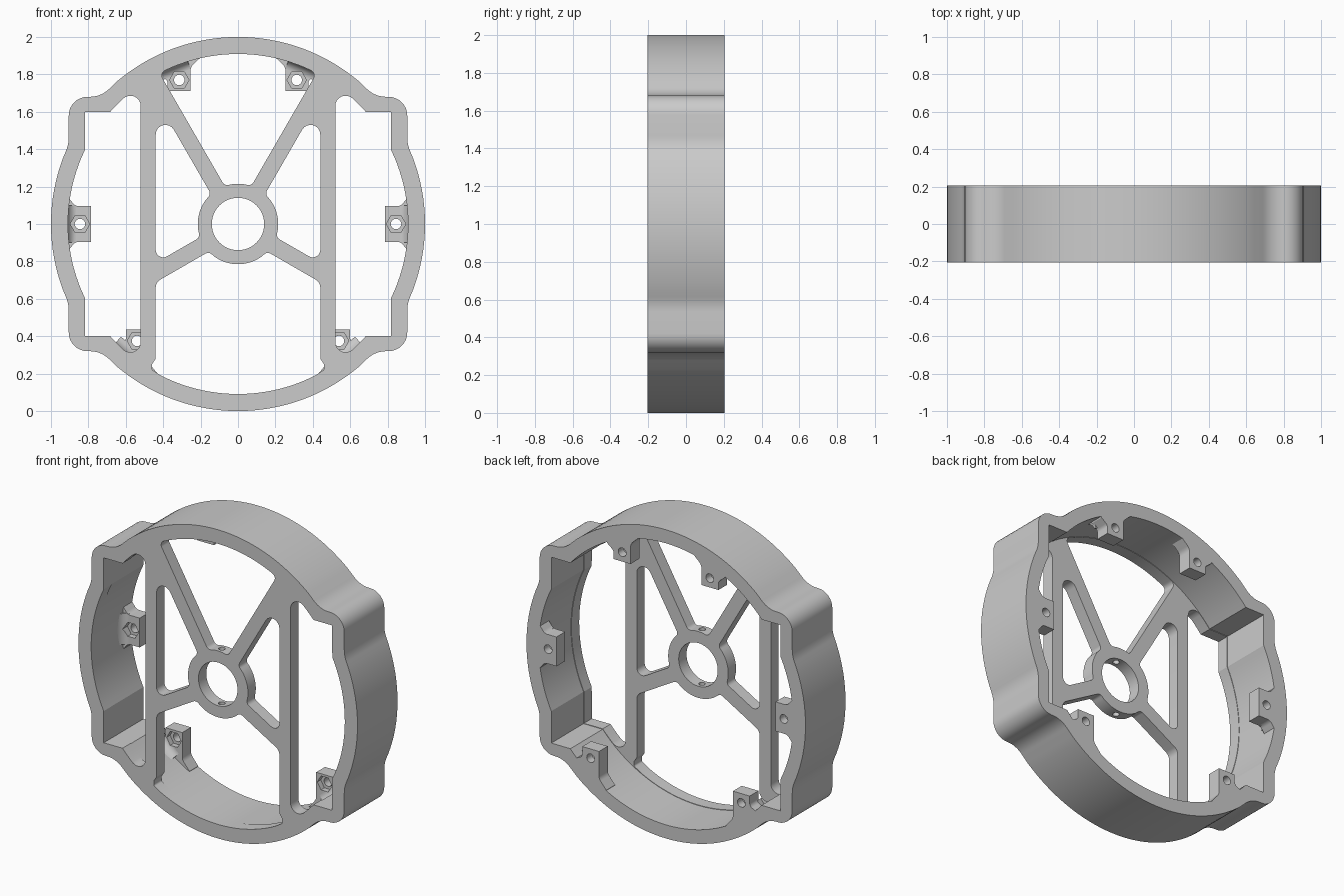
import bpy, bmesh
from math import sin, cos, tan, radians, sqrt, pi, atan2
from mathutils import Vector
from mathutils.geometry import delaunay_2d_cdt

if "Cube" in bpy.data.objects:
    bpy.data.objects.remove(bpy.data.objects["Cube"])

grey = bpy.data.materials.new("plain_grey")
grey.use_nodes = True
grey.diffuse_color = (0.6, 0.6, 0.6, 1)
grey.node_tree.nodes["Principled BSDF"].inputs["Base Color"].default_value = (0.6, 0.6, 0.6, 1)

FRONT, WEB_BACK, BACK = -0.205, -0.125, 0.205
TAB_FRONT, NUT_FLOOR = 0.115, 0.15
R_OUT, R_IN, R_OPEN, R_HUB = 1.0, 0.912, 0.909, 0.215


# Outline helpers: points are (x, height from centre, fillet radius)
def arc(r, a0, a1, c=(0, 0), step=2.5):
    n = max(1, round(abs(a1 - a0) / step))
    angles = [radians(a0 + (a1 - a0) * i / n) for i in range(n + 1)]
    return [(c[0] + r * cos(a), c[1] + r * sin(a), 0) for a in angles]


def ngon(c, r, n):
    return arc(r, 0, 360, c, 360 / n)[:-1]


def mirror(pts, k):
    flip = (-1, 1) if k == 0 else (1, -1)
    return pts + [(p[0] * flip[0], p[1] * flip[1], p[2])
                  for p in reversed(pts) if abs(p[k]) > 1e-6]


def flipped(pts):
    return [(-x, z, r) for x, z, r in pts]


def spoke_point(angle, off, r, fillet):
    a, s = radians(angle), sqrt(r * r - off * off)
    return (s * cos(a) - off * sin(a), s * sin(a) + off * cos(a), fillet)


def spoke_at_x(angle, off, x, fillet):
    a = radians(angle)
    s = (x + off * sin(a)) / cos(a)
    return (x, s * sin(a) + off * cos(a), fillet)


def rounded(pts):
    out = []
    for i, (x, z, r) in enumerate(pts):
        p = Vector((x, z))
        if not r:
            out.append(p)
            continue
        da = Vector(pts[i - 1][:2]) - p
        db = Vector(pts[(i + 1) % len(pts)][:2]) - p
        half = da.angle(db) / 2
        t = min(r / tan(half), 0.95 * da.length, 0.95 * db.length)
        r = t * tan(half)
        da.normalize()
        db.normalize()
        c = p + (da + db).normalized() * r / sin(half)
        v0, v1 = p + da * t - c, p + db * t - c
        a0 = atan2(v0.y, v0.x)
        d = (atan2(v1.y, v1.x) - a0 + pi) % (2 * pi) - pi
        out += [c + Vector((cos(a0 + d * j / 8), sin(a0 + d * j / 8))) * r for j in range(9)]
    return out


# Mesh helpers
def finish(name, bm):
    bmesh.ops.recalc_face_normals(bm, faces=bm.faces)
    mesh = bpy.data.meshes.new(name)
    bm.to_mesh(mesh)
    bm.free()
    mesh.materials.append(grey)
    obj = bpy.data.objects.new(name, mesh)
    bpy.context.collection.objects.link(obj)
    return obj


def inside(x, y, segments):
    """Even-odd test against all outlines together."""
    odd = False
    for a, b in segments:
        if (a.y > y) != (b.y > y) and x < a.x + (b.x - a.x) * (y - a.y) / (b.y - a.y):
            odd = not odd
    return odd


def stepped(name, outer, front, back, y0, ym, y1):
    """Prism from y0 to y1 whose holes change outline at depth ym."""
    bm = bmesh.new()

    def ring(pts, y):
        return [bm.verts.new((p.x, y, p.y + 1)) for p in rounded(pts)]

    def wall(pts, ya, yb):
        a, b = ring(pts, ya), ring(pts, yb)
        for i in range(len(a)):
            bm.faces.new((a[i - 1], a[i], b[i], b[i - 1]))
        return a, b

    def cap(rings):
        verts, edges = [], []
        for r in rings:
            n, k = len(verts), len(r)
            edges += [(n + i, n + (i + 1) % k) for i in range(k)]
            verts += r
        if not verts:
            return
        flat = [Vector((v.co.x, v.co.z)) for v in verts]
        segments = [(flat[i], flat[j]) for i, j in edges]
        pts, _, tris, source, _, _ = delaunay_2d_cdt(flat, edges, [], 0, 1e-6)
        for f in tris:
            mid = sum((pts[i] for i in f), Vector((0, 0))) / len(f)
            if inside(mid.x, mid.y, segments):
                bm.faces.new([verts[source[i][0]] for i in f])

    o0, o1 = wall(outer, y0, y1)
    fr = [wall(p, y0, ym) for p in front]
    bk = [wall(p, ym, y1) for p in back]
    cap([o0] + [f[0] for f in fr])
    cap([f[1] for f in fr] + [b[0] for b in bk])
    cap([o1] + [b[1] for b in bk])
    return finish(name, bm)


def cut(obj, cutter):
    cutter.hide_render = True
    mod = obj.modifiers.new("cut", "BOOLEAN")
    mod.operation, mod.solver, mod.object = "DIFFERENCE", "EXACT", cutter
    bpy.context.view_layer.objects.active = obj
    bpy.ops.object.modifier_apply(modifier=mod.name)
    bpy.data.objects.remove(cutter)


# Rim outlines: a circle merged with a wide block
outer = mirror(mirror(arc(R_OUT, 0, 21) + [(0.905, 0.425, 0.2), (0.905, 0.68, 0.1),
                      (0.733, 0.68, 0.15)] + arc(R_OUT, 50, 90), 0), 1)
inner = mirror(mirror(arc(R_IN, 0, 25.7) + [(0.822, 0.602, 0)]
                      + arc(R_IN, 41.3, 90), 0), 1)

# Openings in the front web
slot = mirror(arc(R_OPEN, 0, 25.7) + [(0.819, 0.599, 0)] + arc(R_OPEN, 41.2, 47.5)
              + [(0.52, 0.7456, 0.055)], 1)
top_gap = mirror(arc(R_HUB, 90, 80) + [spoke_point(60, 0.04, R_HUB, 0.03),
                 spoke_point(60, 0.04, R_OPEN, 0.03)] + arc(R_OPEN, 65, 90), 0)
side_gap = (arc(R_HUB, -10, 38)
            + [spoke_point(60, -0.045, R_HUB, 0.03), spoke_at_x(60, -0.045, 0.44, 0.052),
               spoke_at_x(-30, 0.04, 0.44, 0.04), spoke_point(-30, 0.04, R_HUB, 0.03)])
bottom_gap = mirror(arc(R_HUB, -90, -53)
                    + [spoke_point(-30, -0.05, R_HUB, 0.03), spoke_at_x(-30, -0.05, 0.44, 0.05),
                       (0.44, -0.72, 0.02), (0.46, -0.75, 0.015), (0.46, -0.78, 0.015)]
                    + arc(R_OPEN, -63, -90), 0)

openings = [slot, flipped(slot), top_gap, side_gap, flipped(side_gap), bottom_gap,
            ngon((0, 0), 0.14, 64)]
frame = stepped("wheel_frame", outer, openings, [inner], FRONT, WEB_BACK, BACK)

# Radial screw hole through the hub, top and bottom
bm = bmesh.new()
bmesh.ops.create_cone(bm, cap_ends=True, segments=24, radius1=0.02, radius2=0.02, depth=0.56)
bmesh.ops.translate(bm, verts=bm.verts, vec=(0, (FRONT + WEB_BACK) / 2, 1))
cut(frame, finish("hub_hole_cutter", bm))


# Mounting tabs at the back with nut recess, screw hole and curved root
def root(name, c, half):
    u = Vector((c[0], 0, c[1])).normalized()
    t = Vector((-u.z, 0, u.x))
    prof = [(0.865 + 0.05 * sin(a), 0.045 + 0.07 * cos(a))
            for a in (radians(10 * i) for i in range(10))]
    prof += [(0.95, 0.045), (0.95, 0.13), (0.865, 0.13)]
    bm = bmesh.new()
    a, b = [[bm.verts.new(u * r + t * s + Vector((0, y, 1))) for r, y in prof]
            for s in (-half, half)]
    bm.faces.new(a)
    bm.faces.new(b)
    for i in range(len(a)):
        bm.faces.new((a[i - 1], a[i], b[i], b[i - 1]))
    return finish(name, bm)


tabs = {
    "side": ((0.845, 0), 0.1, mirror([(0.95, 0.14, 0), (0.905, 0.14, 0.02),
                                      (0.87, 0.095, 0.04), (0.785, 0.095, 0)], 1)),
    "top": ((0.314, 0.77), 0.08, [(0.254, 0.71, 0), (0.376, 0.71, 0), (0.376, 0.765, 0.03),
                                  (0.42, 0.8, 0), (0.44, 0.84, 0), (0.2, 0.93, 0),
                                  (0.2, 0.89, 0), (0.254, 0.84, 0.05)]),
    "bottom": ((0.54, -0.625), 0.08, [(0.48, -0.565, 0), (0.6, -0.565, 0), (0.6, -0.63, 0.03),
                                      (0.65, -0.655, 0), (0.66, -0.68, 0), (0.42, -0.85, 0),
                                      (0.43, -0.8, 0), (0.48, -0.74, 0.05)]),
}
for name, (centre, half, prof) in tabs.items():
    for side, sx in (("left", 1), ("right", -1)):
        c = (centre[0] * sx, centre[1])
        shape = prof if sx > 0 else flipped(prof)
        nut = ngon(c, 0.052, 6)
        label = f"{name}_tab_{side}"
        stepped(label, shape, [nut], [ngon(c, 0.028, 24)], TAB_FRONT, NUT_FLOOR, BACK)
        cut(root(label + "_root", c, half),
            stepped("nut_cutter", nut, [], [], 0, 0.1, 0.2))

# Smooth curved walls, crisp edges
for obj in bpy.context.collection.objects:
    obj.select_set(obj.type == "MESH")
bpy.context.view_layer.objects.active = frame
bpy.ops.object.shade_smooth_by_angle(angle=radians(20))
